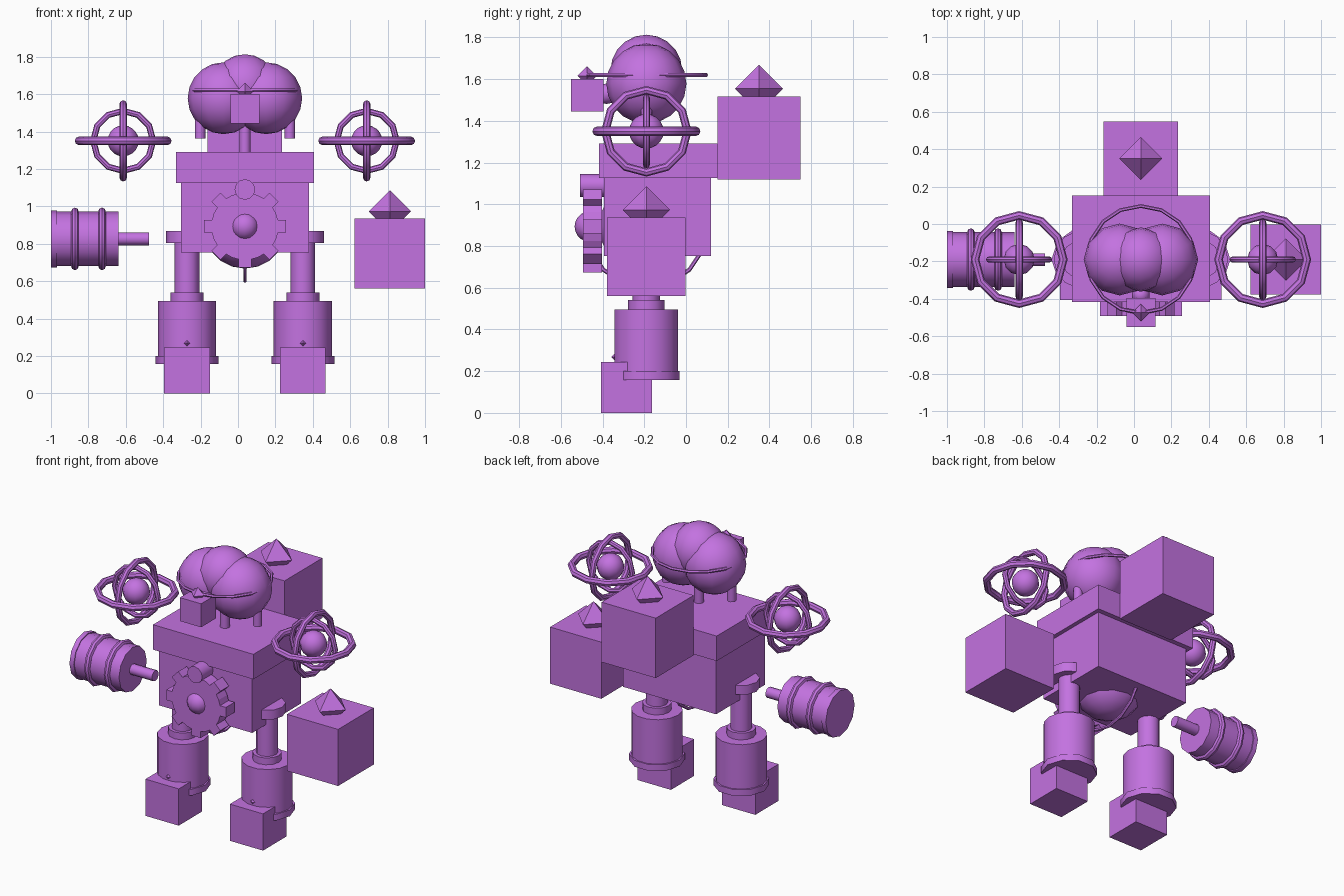
import bpy, bmesh, math
from math import sin, cos, pi, radians
from mathutils import Matrix, Vector

if "Cube" in bpy.data.objects:
    bpy.data.objects.remove(bpy.data.objects["Cube"])

CX, CY = 0.037, -0.19          # body axis

mat = bpy.data.materials.new("violet")
mat.diffuse_color = (0.55, 0.17, 0.75, 1)
mat.use_nodes = True
mat.node_tree.nodes["Principled BSDF"].inputs["Base Color"].default_value = mat.diffuse_color


def finish(name, bm, loc=(0, 0, 0), rot=(0, 0, 0), smooth=False):
    bmesh.ops.recalc_face_normals(bm, faces=bm.faces[:])
    me = bpy.data.meshes.new(name)
    bm.to_mesh(me)
    bm.free()
    me.materials.append(mat)
    ob = bpy.data.objects.new(name, me)
    ob.location, ob.rotation_euler = loc, rot
    bpy.context.collection.objects.link(ob)
    if smooth:
        bpy.ops.object.select_all(action='DESELECT')
        bpy.context.view_layer.objects.active = ob
        ob.select_set(True)
        bpy.ops.object.shade_smooth_by_angle(angle=radians(40))
    return ob


def box(name, lo, hi):
    bm = bmesh.new()
    bmesh.ops.create_cube(bm, size=1)
    lo, hi = Vector(lo), Vector(hi)
    bmesh.ops.scale(bm, vec=hi - lo, verts=bm.verts)
    return finish(name, bm, (lo + hi) / 2)


def cyl(name, r, start, end, sides=12):
    """Cylinder between two points, first corner on +x."""
    a, b = Vector(start), Vector(end)
    d = b - a
    bm = bmesh.new()
    bmesh.ops.create_cone(bm, cap_ends=True, segments=sides, radius1=r, radius2=r,
                          depth=d.length, matrix=Matrix.Rotation(pi / 2, 4, 'Z'))
    rot = Vector((0, 0, 1)).rotation_difference(d).to_euler()
    return finish(name, bm, (a + b) / 2, rot, True)


def ball(name, r, loc, seg=12, rings=10):
    bm = bmesh.new()
    bmesh.ops.create_uvsphere(bm, u_segments=seg, v_segments=rings, radius=r)
    return finish(name, bm, loc, smooth=seg > 4)


def gem(name, r, loc):
    return ball(name, r, loc, 4, 2)


def ring(name, R, r, loc, axis='Z', seg=12, sides=8):
    bm = bmesh.new()
    loops = []
    for i in range(seg):
        a = 2 * pi * i / seg
        loops.append([bm.verts.new(((R + r * cos(2 * pi * j / sides)) * cos(a),
                                    (R + r * cos(2 * pi * j / sides)) * sin(a),
                                    r * sin(2 * pi * j / sides))) for j in range(sides)])
    for i in range(seg):
        p, q = loops[i], loops[(i + 1) % seg]
        for j in range(sides):
            k = (j + 1) % sides
            bm.faces.new((p[j], q[j], q[k], p[k]))
    rot = {'X': (0, pi / 2, 0), 'Y': (pi / 2, 0, 0), 'Z': (0, 0, 0)}[axis]
    return finish(name, bm, loc, rot, True)


def gem_cube(name, half, x, y, z, r):
    """Cube resting at height z with a half-sunk gem on top."""
    box(name, (x - half, y - half, z), (x + half, y + half, z + 2 * half))
    gem(name + "_gem", r, (x, y, z + 2 * half + 0.33 * r))


# torso and backpack
box("chest", (-0.332, -0.418, 1.125), (0.406, 0.152, 1.291))
box("torso", (-0.305, -0.392, 0.752), (0.379, 0.12, 1.125))
gem_cube("backpack", 0.199, CX, 0.35, 1.118, 0.115)
ball("core", 0.226, (CX, CY, 0.893))
ring("core_ring", 0.292, 0.01, (CX, CY, 0.893), 'X', 16, 6)

# chest gear
bm = bmesh.new()
pts = []
for i in range(8):
    a = i * pi / 4
    for rad, side in ((0.176, -0.034), (0.219, -0.034), (0.219, 0.034), (0.176, 0.034)):
        pts.append((rad * cos(a) - side * sin(a), rad * sin(a) + side * cos(a)))
    pts.append((0.18 * cos(a + pi / 8), 0.18 * sin(a + pi / 8)))
face = bm.faces.new([bm.verts.new((CX + px, -0.493, 0.893 + pz)) for px, pz in pts])
new = bmesh.ops.extrude_face_region(bm, geom=[face])["geom"]
bmesh.ops.translate(bm, vec=(0, 0.09, 0), verts=[v for v in new if isinstance(v, bmesh.types.BMVert)])
finish("gear", bm)
ball("gear_hub", 0.074, (CX, -0.46, 0.893))
cyl("gear_pin", 0.055, (CX, -0.507, 1.09), (CX, -0.385, 1.09))

# head: three lobes, halo, posts and face block
for s in (-1, 1):
    ball("head_lobe", 0.192, (CX + s * 0.114, CY, 1.578))
    cyl("head_post", 0.028, (CX + s * 0.24, CY, 1.363), (CX + s * 0.24, CY, 1.55), 10)
ball("head_crown", 0.172, (CX, CY, 1.641))
ring("head_halo", 0.286, 0.01, (CX, CY, 1.62), 'Z', 16, 6)
cyl("neck", 0.03, (CX, CY, 1.28), (CX, CY, 1.5), 10)
gem_cube("face_block", 0.078, CX, -0.474, 1.444, 0.046)
ball("face_joint", 0.049, (CX, -0.38, 1.53), 10, 8)

# shoulder gyroscopes and legs, both sides
for s, side in ((-1, "left"), (1, "right")):
    c = (CX + s * 0.651, CY, 1.35)
    ball(side + "_gyro_ball", 0.083, c)
    ring(side + "_gyro_outer", 0.236, 0.023, c, 'Z')
    ring(side + "_gyro_middle", 0.197, 0.02, c, 'X')
    ring(side + "_gyro_inner", 0.16, 0.017, c, 'Y')

    x = CX + s * 0.31
    for part, r, z0, z1, n in (("hip", 0.112, 0.805, 0.867, 10),
                               ("thigh", 0.066, 0.53, 0.84, 12),
                               ("knee", 0.088, 0.49, 0.54, 12),
                               ("shin", 0.156, 0.17, 0.495, 14),
                               ("ankle", 0.168, 0.158, 0.2, 10)):
        cyl(side + "_" + part, r, (x, CY, z0), (x, CY, z1), n)
    gem_cube(side + "_foot", 0.122, x, -0.285, 0, 0.073)

# left barrel arm
bz = 0.826
cyl("barrel", 0.146, (-0.98, CY, bz), (-0.64, CY, bz))
cyl("barrel_cap", 0.152, (-1.0, CY, bz), (-0.968, CY, bz))
cyl("barrel_rod", 0.035, (-0.65, CY, bz), (-0.475, CY, bz), 10)
for x in (-0.872, -0.727):
    ring("barrel_hoop", 0.147, 0.02, (x, CY, bz), 'X')

# right cube arm
gem_cube("block_arm", 0.188, 0.812, CY, 0.56, 0.113)
